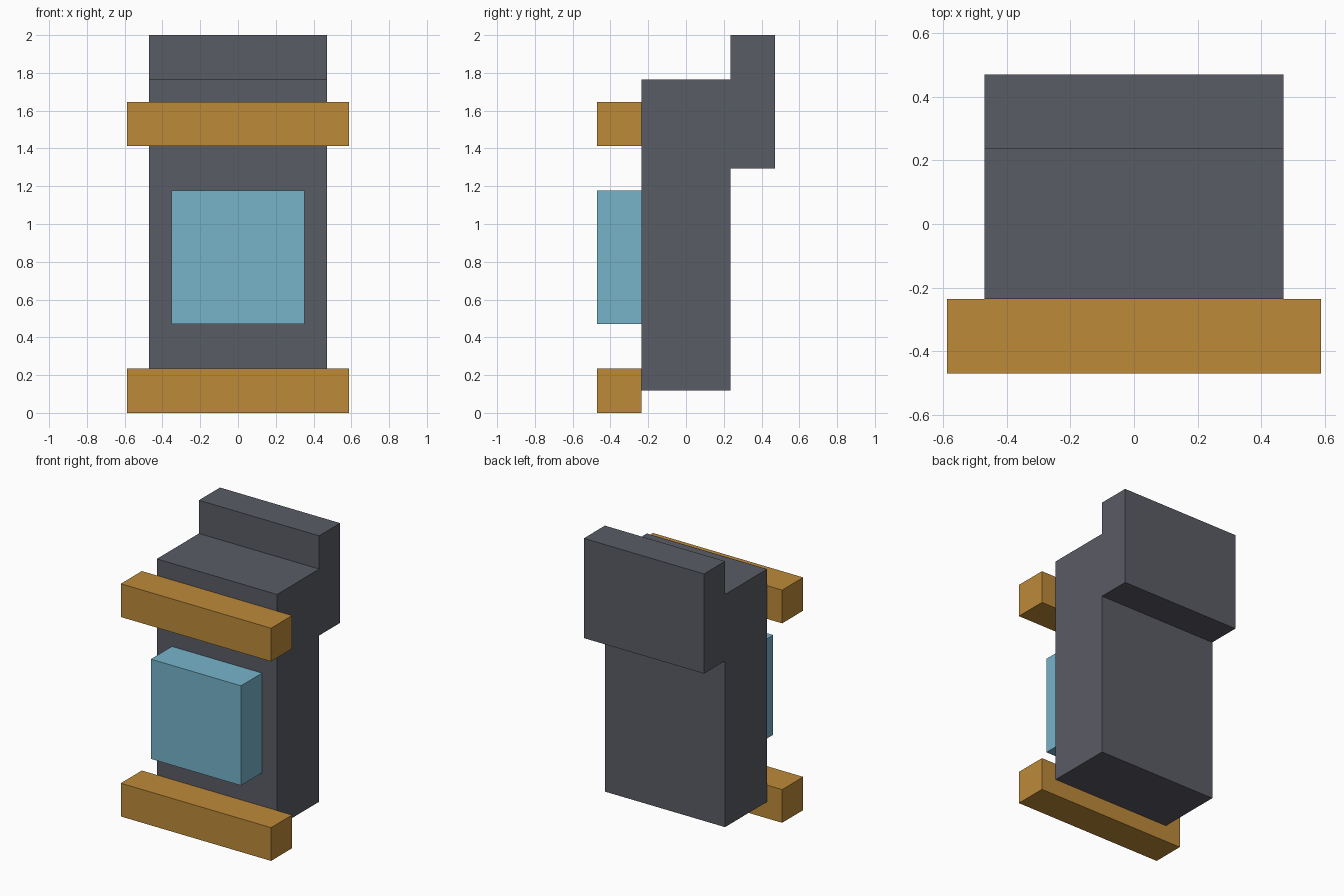
import bpy
import bmesh

cube = bpy.data.objects.get("Cube")
if cube:
    bpy.data.objects.remove(cube, do_unlink=True)

U = 2 / 17  # one grid step of the blocky design


def material(name, rgb):
    mat = bpy.data.materials.new(name)
    mat.use_nodes = True
    color = (*rgb, 1)
    mat.diffuse_color = color
    for node in mat.node_tree.nodes:
        if node.type == 'BSDF_PRINCIPLED':
            node.inputs["Base Color"].default_value = color
    return mat


def extrude_profile(name, profile, half_width, mat):
    """Extrude a (y, z) outline, in grid steps, across x."""
    bm = bmesh.new()
    verts = [bm.verts.new((-half_width * U, y * U, z * U)) for y, z in profile]
    face = bm.faces.new(verts)
    new = bmesh.ops.extrude_face_region(bm, geom=[face])["geom"]
    bmesh.ops.translate(bm, vec=(2 * half_width * U, 0, 0),
                        verts=[v for v in new if isinstance(v, bmesh.types.BMVert)])
    bmesh.ops.recalc_face_normals(bm, faces=bm.faces)
    mesh = bpy.data.meshes.new(name)
    bm.to_mesh(mesh)
    bm.free()
    mesh.materials.append(mat)
    obj = bpy.data.objects.new(name, mesh)
    bpy.context.collection.objects.link(obj)
    return obj


def front_block(name, bottom, top, half_width, mat):
    """Box standing out from the front of the body."""
    outline = [(-4, bottom), (-2, bottom), (-2, top), (-4, top)]
    return extrude_profile(name, outline, half_width, mat)


slate = material("slate grey", (0.102, 0.107, 0.130))
gold = material("ochre gold", (0.509, 0.254, 0.041))
blue = material("light blue", (0.181, 0.456, 0.591))

# Upright body with the raised block at its upper back
extrude_profile("body", [(-2, 1), (2, 1), (2, 11), (4, 11),
                         (4, 17), (2, 17), (2, 15), (-2, 15)], 4, slate)

# Cross bars and front panel
front_block("lower_bar", 0, 2, 5, gold)
front_block("upper_bar", 12, 14, 5, gold)
front_block("front_panel", 4, 10, 3, blue)
